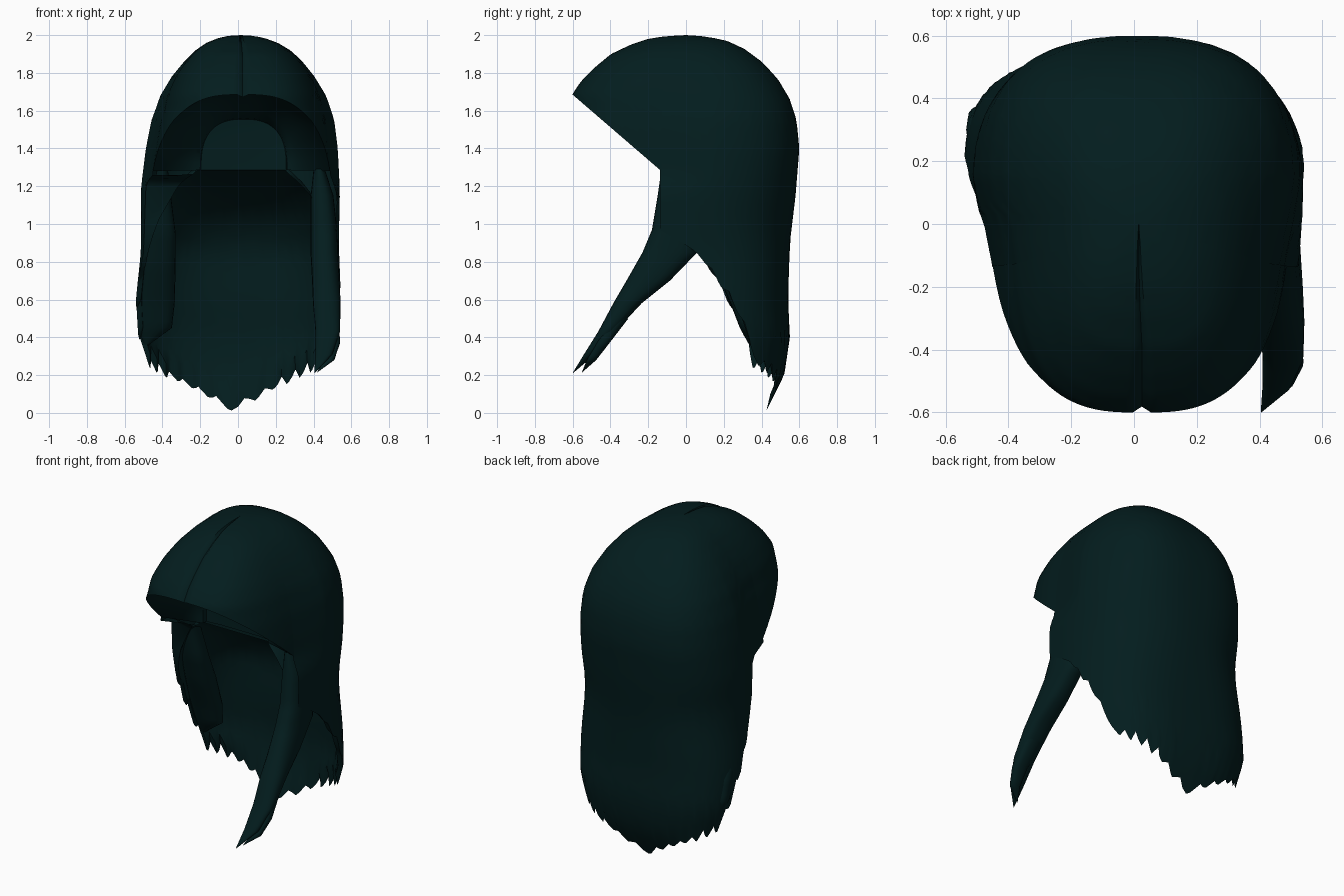
import bpy, bmesh, math, random
from mathutils import Vector

if "Cube" in bpy.data.objects:
    bpy.data.objects.remove(bpy.data.objects["Cube"])

random.seed(4)
mat = bpy.data.materials.new("dark_teal_hair")
mat.diffuse_color = (0.001, 0.0122, 0.013, 1)
mat.use_nodes = True
mat.node_tree.nodes["Principled BSDF"].inputs["Base Color"].default_value = mat.diffuse_color


def interp(table, v):
    """Linear lookup in a table sorted by rising key."""
    if v <= table[0][0]:
        return table[0][1]
    for (a, p), (b, q) in zip(table, table[1:]):
        if v <= b:
            return p + (q - p) * (v - a) / (b - a)
    return table[-1][1]


def spow(v, e):
    return math.copysign(abs(v) ** e, v)


def clamp(v):
    return max(0, min(1, v))


# Head outline by height: half width, sideways shift, depth to back and front, squareness
WIDTH = [(0, .43), (.2, .50), (.4, .55), (.6, .56), (.85, .54), (1.2, .54), (1.4, .52), (1.55, .495),
         (1.68, .45), (1.78, .39), (1.86, .325), (1.92, .26), (1.96, .195), (1.985, .125), (1.996, .07), (2, 0)]
SHIFT = [(.6, 0), (1.2, .01), (1.6, .025), (1.9, .025), (2, .015)]
BACK = [(0, .42), (.2, .52), (.4, .55), (.6, .54), (.9, .55), (1.15, .58), (1.4, .6), (1.55, .585),
        (1.66, .55), (1.77, .485), (1.86, .4), (1.93, .305), (1.97, .215), (1.993, .11), (2, 0)]
FRONT = [(1.5, .62), (1.69, .598), (1.76, .55), (1.83, .48), (1.9, .395), (1.95, .29),
         (1.98, .2), (1.994, .11), (2, 0)]
SQUARE = [(.4, 2.8), (.7, 2.6), (1, 2.3), (1.3, 2.5), (1.6, 2.6)]
LEAN = [(.5, .42), (.8, .35), (1.0, .25), (1.4, .25)]


def section(z, deg, s=1.0, sy=None):
    """Point on the head outline at a height and an angle."""
    c, sn = math.cos(math.radians(deg)), math.sin(math.radians(deg))
    if sn >= 0:
        e, d = 2 / interp(SQUARE, z), interp(BACK, z)
    else:
        e, d = 2 / 3, interp(FRONT, z)
    y = d * spow(sn, e)
    k = .13 * (y - .2)
    if c < 0:  # the left side leans in towards the face
        k = interp(LEAN, z) * (max(y, 0) - .22) + .06 * min(y, 0)
    x = interp(WIDTH, z) * spow(c, e) * (1 + k)
    low = 1 if c < 0 else clamp((z - 1.15) / .12)
    x *= 1 - .07 * clamp((.15 - y) / .28) * clamp((2 - z) / .4) * low
    sy = s if sy is None else sy
    return Vector((interp(SHIFT, z) + x * s, y * sy - .06 * (1 - sy) * (sy != s), z))


def loft(name, rows, closed=False, flip=False, angle=50):
    bm = bmesh.new()
    grid = [[bm.verts.new(p) for p in r] for r in rows]
    n = len(rows[0])
    for r, q in zip(grid, grid[1:]):
        for j in range(n if closed else n - 1):
            k = (j + 1) % n
            f = [r[j], q[j], q[k], r[k]]
            bm.faces.new(f[::-1] if flip else f)
    bmesh.ops.remove_doubles(bm, verts=bm.verts, dist=.0004)
    me = bpy.data.meshes.new(name)
    bm.to_mesh(me)
    bm.free()
    ob = bpy.data.objects.new(name, me)
    bpy.context.collection.objects.link(ob)
    me.materials.append(mat)
    bpy.ops.object.select_all(action='DESELECT')
    ob.select_set(True)
    bpy.context.view_layer.objects.active = ob
    bpy.ops.object.shade_smooth_by_angle(angle=math.radians(angle))
    return ob


# Back curtain with ragged lower edge, and its lining: a ceiling at the nape that drops to the curtain
RIGHT_EDGE = [(-.14, .97), (.07, .85), (.15, .75), (.25, .6), (.31, .46), (.36, .3), (.45, 0)]
LEFT_EDGE = [(-.14, 1.26), (.03, 1.22), (.06, 1.0), (.1, .84), (.2, .66), (.28, .48),
             (.33, .36), (.45, 0)]
LINE_X = [(.2, .96), (.86, .945), (.95, .9), (1.05, .83), (1.15, .73), (1.22, .63), (1.285, .5)]
LINE_Y = [(.2, .955), (.86, .93), (.95, .86), (1.05, .74), (1.15, .52), (1.22, .3), (1.285, 0)]
ROWS, COLS, TOOTH = 34, 132, 6
tips = [random.uniform(.03, .1) for _ in range(COLS // TOOTH + 2)]
outer, inner = [], []
for j in range(COLS + 1):
    deg = -6 + 192 * j / COLS
    p = section(.5, deg)
    side = interp(RIGHT_EDGE if p.x > 0 else LEFT_EDGE, p.y)
    zb = max(side, .015 + .5 * abs(p.x + .03))
    if p.y > .1:
        k, f = divmod(j, TOOTH)
        zb += tips[k] * (abs(f / TOOTH * 1.4 - .4) - .35)
    zb = max(zb, .005)
    outer.append([section(2 - (2 - zb) * (i / ROWS) ** 1.7, deg) for i in range(ROWS + 1)])
    zs = [1.285 + (zb - 1.285) * (i / 20) ** 1.4 for i in range(21)]
    inner.append([section(z, deg, interp(LINE_X, z), interp(LINE_Y, z)) for z in zs[:-1]]
                 + [outer[-1][-1].copy()])
loft("back_curtain", list(zip(*outer)))
loft("curtain_lining", list(zip(*inner)), flip=True)

# Fringe: two swept halves with a centre parting, cut along a slanted plane
columns, HALF = [], 26
for j in range(-HALF, HALF + 1):
    u = j / HALF
    deg = 270 + 84.5 * math.copysign(abs(u) ** 1.3, u)
    lo, hi = 1.2, 1.99
    for _ in range(30):
        z = (lo + hi) / 2
        if z > 1.28 + .865 * (-.13 - section(z, deg).y):
            hi = z
        else:
            lo = z
    dent = .972 if j == 0 else 1.004
    col = [section(2 - (2 - hi) * (i / 24) ** 1.7, deg, dent) for i in range(25)]
    if j == 0:
        for p in col:
            p.z -= .014
    columns.append(col)
loft("fringe", list(zip(*columns)))

# Underside of the fringe: runs back to a small arched plate above the nape ceiling
N = 2 * HALF
edge = [c[-1] * 1 for c in columns]


def arch(s, y):
    return [Vector((.03 - .23 * s * spow(math.cos(math.pi * j / N), .8), y,
                    1.285 + .275 * s * abs(math.sin(math.pi * j / N)) ** .7)) for j in range(N + 1)]


rim = arch(1, -.07)
rows = []
for i in range(9):
    t = i / 8
    row = []
    for j in range(N + 1):
        p = edge[j].lerp(rim[j], t)
        p.z += .06 * math.sin(math.pi * t) * math.sin(math.pi * j / N)
        row.append(p)
    rows.append(row)
rows += [arch(.98, -.04), arch(.6, -.03), [Vector((.03, -.03, 1.285))] * (N + 1)]
loft("fringe_underside", rows, angle=35)


# Front locks: tapered tubes of (x, y, z, half width, half depth)
def lock(name, path):
    rows = []
    for a, b in zip(path, path[1:]):
        for i in range(4):
            rows.append([p + (q - p) * i / 4 for p, q in zip(a, b)])
    rows.append(path[-1])
    rings = []
    for x, y, z, rx, ry in rows:
        rings.append([Vector((x + rx * spow(math.cos(math.tau * k / 20), .8),
                              y + ry * spow(math.sin(math.tau * k / 20), .8), z))
                      for k in range(20)])
    loft(name, rings, closed=True, angle=60)


lock("right_lock", [(.43, -.04, 1.29, .03, .09), (.445, -.045, 1.15, .06, .105),
                    (.455, -.06, .97, .07, .12), (.457, -.085, .85, .073, .145),
                    (.465, -.2, .7, .073, .115), (.47, -.31, .58, .073, .075),
                    (.475, -.42, .43, .065, .045), (.455, -.51, .31, .045, .03),
                    (.405, -.6, .21, .001, .001)])
lock("right_lock_stray", [(.48, -.36, .5, .055, .055), (.495, -.44, .37, .045, .035),
                          (.48, -.5, .28, .03, .025), (.42, -.55, .215, .001, .001)])
lock("left_lock", [(-.40, .06, 1.28, .03, .06), (-.41, .1, 1.15, .055, .06),
                   (-.41, .15, .95, .08, .065), (-.42, .22, .78, .09, .075),
                   (-.435, .3, .58, .1, .065), (-.44, .335, .45, .09, .05),
                   (-.49, .35, .35, .004, .01)])
